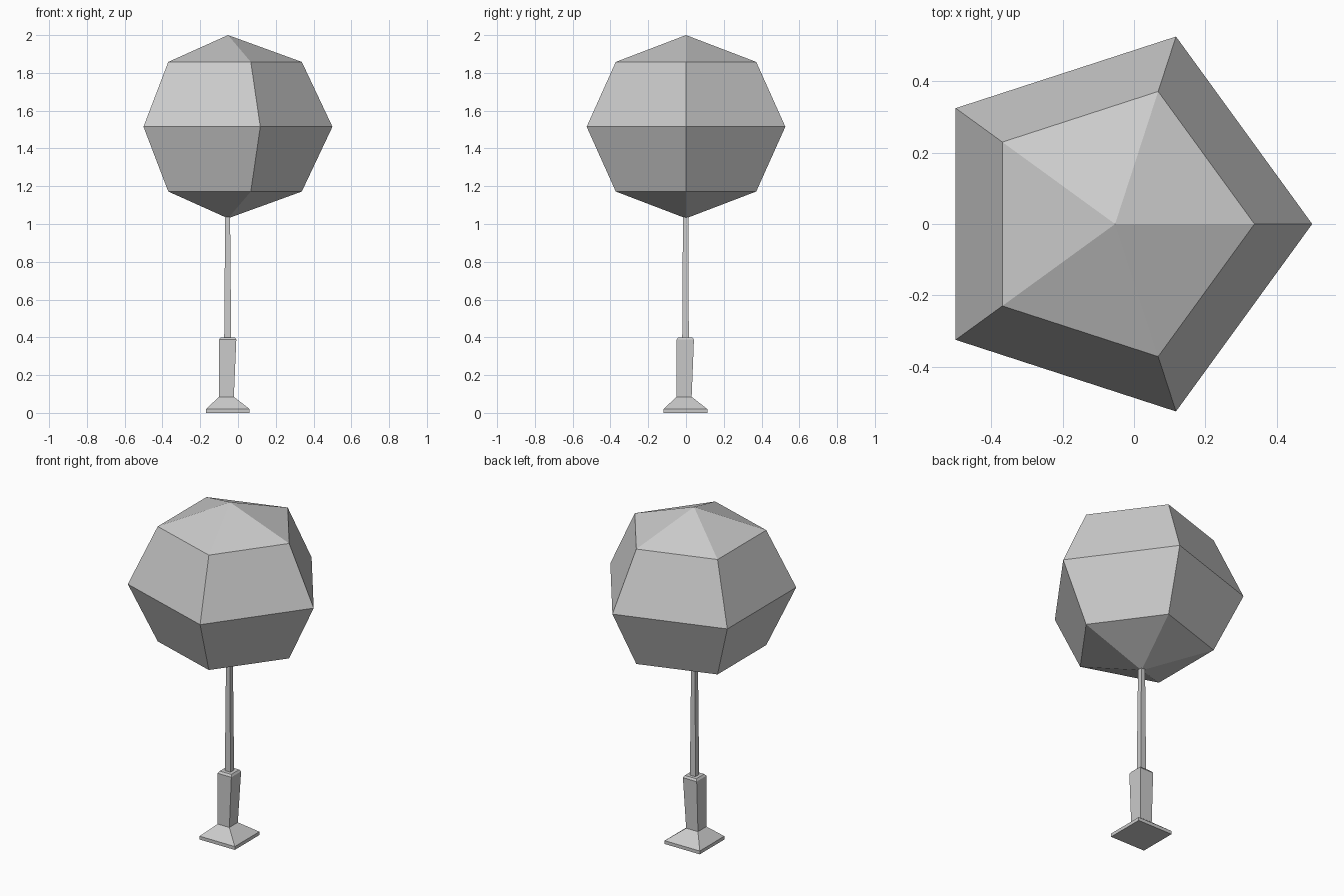
import bpy, bmesh
from math import sin, cos, pi

if "Cube" in bpy.data.objects:
    bpy.data.objects.remove(bpy.data.objects["Cube"])


def loft(name, rings, cap=True):
    """Skin a list of equal-length vertex rings, flat shaded."""
    bm = bmesh.new()
    loops = [[bm.verts.new(p) for p in r] for r in rings]
    n = len(loops[0])
    for a, b in zip(loops, loops[1:]):
        for i in range(n):
            j = (i + 1) % n
            bm.faces.new((a[i], a[j], b[j], b[i]))
    if cap:
        bm.faces.new(loops[0][::-1])
        bm.faces.new(loops[-1])
    bmesh.ops.remove_doubles(bm, verts=bm.verts, dist=0.0005)
    bmesh.ops.recalc_face_normals(bm, faces=bm.faces)
    mesh = bpy.data.meshes.new(name)
    bm.to_mesh(mesh)
    bm.free()
    obj = bpy.data.objects.new(name, mesh)
    bpy.context.collection.objects.link(obj)
    return obj


def rect(x0, x1, y0, y1, z):
    return [(x0, y0, z), (x1, y0, z), (x1, y1, z), (x0, y1, z)]


# Five-sided faceted crown
CX, R, H, CZ = -0.053, 0.553, 0.485, 1.515
crown = []
for k in range(5):
    t = -pi / 2 + k * pi / 4
    r = R * cos(t)
    crown.append([(CX + r * cos(2 * pi * i / 5), r * sin(2 * pi * i / 5),
                   CZ + H * sin(t)) for i in range(5)])
loft("crown", crown, cap=False)

# Flared foot and square lower post in one skin
loft("lower_post", [
    rect(-0.170, 0.062, -0.119, 0.113, 0.0),
    rect(-0.170, 0.062, -0.119, 0.113, 0.02),
    rect(-0.100, -0.022, -0.050, 0.030, 0.085),
    rect(-0.100, -0.009, -0.050, 0.042, 0.388),
    rect(-0.092, -0.016, -0.041, 0.034, 0.400),
])

# Slim tapered pole
loft("pole", [
    rect(-0.073, -0.036, -0.020, 0.015, 0.39),
    rect(-0.068, -0.042, -0.016, 0.012, 1.05),
])
